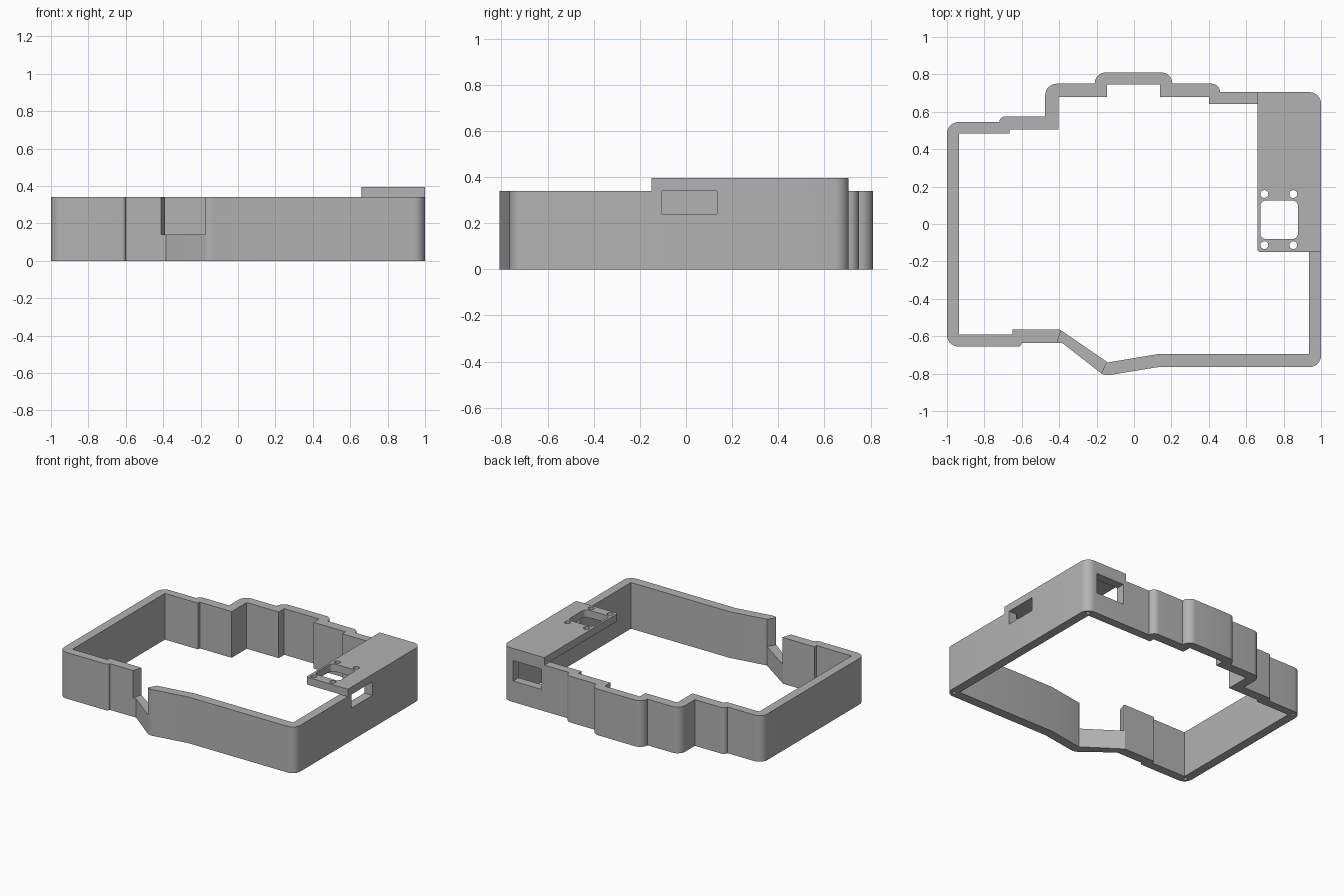
import bpy, bmesh, math
from mathutils import Vector

cube = bpy.data.objects.get("Cube")
if cube:
    bpy.data.objects.remove(cube, do_unlink=True)

grey = bpy.data.materials.new("plain grey")
grey.use_nodes = True
GREY = (0.45, 0.45, 0.45, 1)
grey.diffuse_color = GREY
grey.node_tree.nodes["Principled BSDF"].inputs["Base Color"].default_value = GREY

WALL, TOP = 0.34, 0.395   # height of the wall and of the plate


def rounded(corners, steps=8):
    """Outline from (x, y) or (x, y, radius) corners."""
    pts = []
    for i, c in enumerate(corners):
        p = Vector(c[:2])
        r = c[2] if len(c) > 2 else 0
        if not r:
            pts.append(p)
            continue
        a = (Vector(corners[i - 1][:2]) - p).normalized()
        b = (Vector(corners[(i + 1) % len(corners)][:2]) - p).normalized()
        half = a.angle(b) / 2
        start = p + a * (r / math.tan(half))
        centre = p + (a + b).normalized() * (r / math.sin(half))
        spoke = start - centre
        sweep = math.pi - 2 * half
        side = 1 if a.x * b.y - a.y * b.x < 0 else -1
        for k in range(steps + 1):
            t = side * sweep * k / steps
            cs, sn = math.cos(t), math.sin(t)
            pts.append(centre + Vector((spoke.x * cs - spoke.y * sn,
                                        spoke.x * sn + spoke.y * cs)))
    return pts


def prism(name, outline, z0, z1):
    bm = bmesh.new()
    face = bm.faces.new([bm.verts.new((p[0], p[1], z0)) for p in outline])
    ext = bmesh.ops.extrude_face_region(bm, geom=[face])
    verts = [g for g in ext["geom"] if isinstance(g, bmesh.types.BMVert)]
    bmesh.ops.translate(bm, verts=verts, vec=(0, 0, z1 - z0))
    bmesh.ops.recalc_face_normals(bm, faces=bm.faces)
    mesh = bpy.data.meshes.new(name)
    bm.to_mesh(mesh)
    bm.free()
    mesh.materials.append(grey)
    obj = bpy.data.objects.new(name, mesh)
    bpy.context.collection.objects.link(obj)
    return obj


def rect(x0, x1, y0, y1, r=0):
    return rounded([(x0, y0, r), (x1, y0, r), (x1, y1, r), (x0, y1, r)])


def circle(x, y, r, n=20):
    return [(x + r * math.cos(2 * math.pi * k / n),
             y + r * math.sin(2 * math.pi * k / n)) for k in range(n)]


def cut(obj, outline, z0, z1):
    cutter = prism("cutter", outline, z0, z1)
    cutter.hide_render = True
    mod = obj.modifiers.new("cut", "BOOLEAN")
    mod.operation, mod.solver, mod.object = "DIFFERENCE", "EXACT", cutter
    bpy.context.view_layer.objects.active = obj
    bpy.ops.object.modifier_apply(modifier=mod.name)
    bpy.data.objects.remove(cutter, do_unlink=True)


def finish(obj):
    bpy.ops.object.select_all(action="DESELECT")
    obj.select_set(True)
    bpy.context.view_layer.objects.active = obj
    bpy.ops.object.shade_smooth_by_angle(angle=math.radians(30))


R = 0.062
# Outer face of the wall, counter-clockwise from the front right corner
outer = rounded([
    (-1, -0.655, R), (-0.60, -0.655, 0.02), (-0.60, -0.635), (-0.385, -0.635),
    (-0.158, -0.812, R), (0.13, -0.765), (1, -0.765, R), (1, 0.705, R),
    (0.46, 0.705), (0.46, 0.75, 0.045), (0.205, 0.75), (0.205, 0.81, 0.058),
    (-0.21, 0.81, 0.058), (-0.21, 0.75), (-0.475, 0.75, R), (-0.475, 0.575),
    (-0.72, 0.575, 0.03), (-0.72, 0.545), (-1, 0.545, R)])

# Inner face of the wall
inner = [
    (-0.935, -0.59), (-0.65, -0.59), (-0.65, -0.565), (-0.395, -0.565),
    (-0.14, -0.74), (0.13, -0.695), (0.935, -0.695), (0.935, 0.642),
    (0.4, 0.642), (0.4, 0.68), (0.14, 0.68), (0.14, 0.745),
    (-0.145, 0.745), (-0.145, 0.68), (-0.405, 0.68), (-0.405, 0.505),
    (-0.665, 0.505), (-0.665, 0.485), (-0.935, 0.485)]

wall = prism("frame_wall", outer, 0, WALL)
cut(wall, inner, -0.1, 0.5)

# Slanted notch in the front wall
cut(wall, [(-0.425, -0.68), (-0.147, -0.87 + 0.02), (-0.195, -0.83),
           (-0.13, -0.705), (-0.375, -0.52)][0:1] +
    [(-0.203, -0.85), (-0.12, -0.69), (-0.375, -0.52)], 0.14, 0.5)

# Connector windows in the left and back walls
cut(wall, rect(0.9, 1.1, -0.105, 0.135), 0.24, 0.5)
cut(wall, rect(0.685, 0.915, 0.6, 0.8), 0.155, 0.305)

# Screw holes under the four corners
for x, y in ((0.96, 0.665), (0.96, -0.725), (-0.96, 0.507), (-0.96, -0.615)):
    cut(wall, circle(x, y, 0.014, 12), -0.1, 0.12)
finish(wall)

# Mounting plate over the back left corner
plate = prism("mounting_plate", rounded([
    (0.66, -0.15, 0.015), (1, -0.15), (1, 0.705, R), (0.66, 0.705)]), WALL, TOP)
cut(plate, rect(0.675, 0.877, -0.08, 0.125, 0.03), 0.2, 0.5)
for x in (0.697, 0.852):
    for y in (-0.113, 0.16):
        cut(plate, circle(x, y, 0.021), 0.2, 0.5)
finish(plate)
